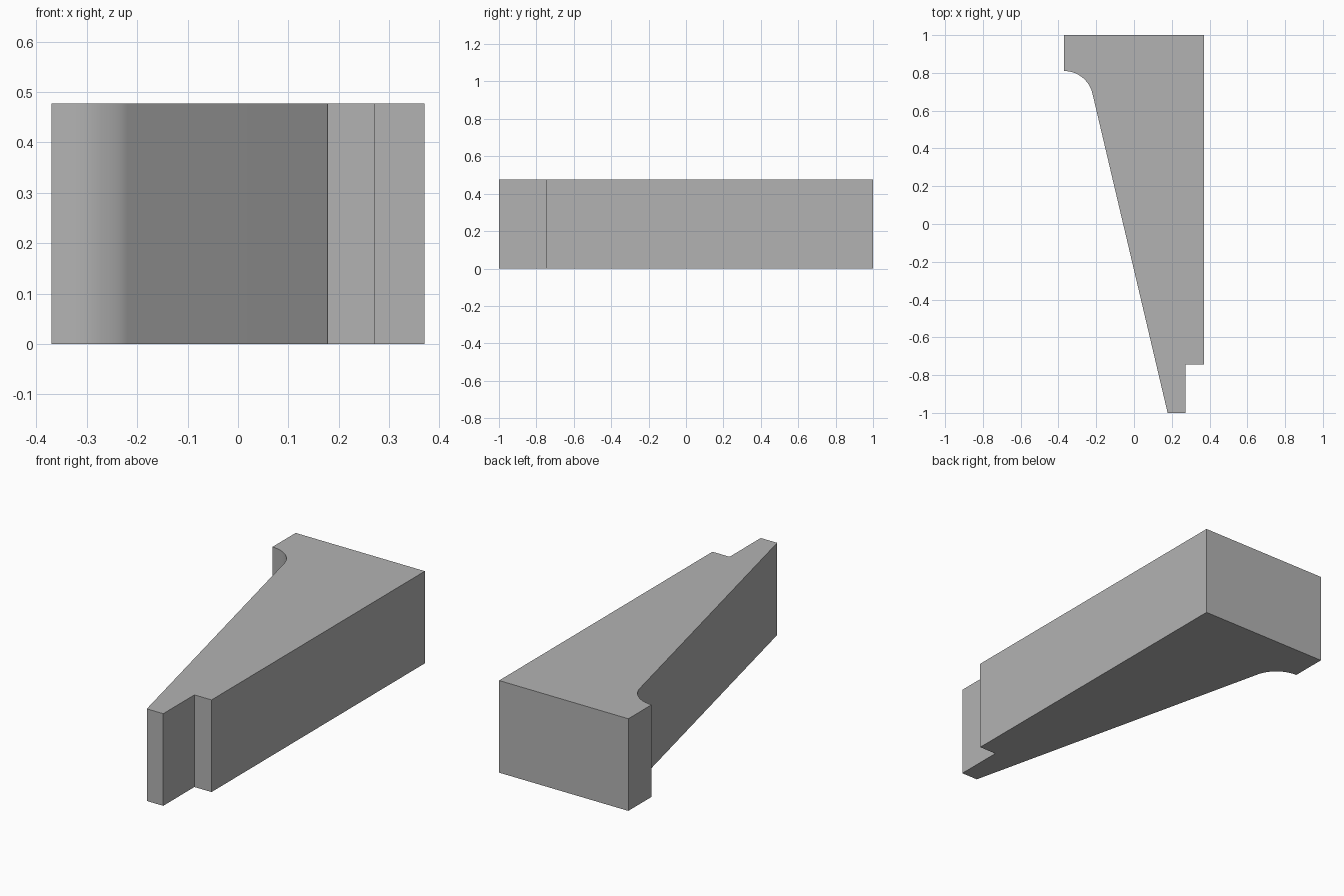
import bpy, bmesh
from math import atan2, cos, sin, pi

cube = bpy.data.objects.get("Cube")
if cube:
    bpy.data.objects.remove(cube)

HEIGHT = 0.477
HALF_W = 0.37
TIP = (0.178, -1.0)
RADIUS = 0.154
ARC_STEPS = 16

# Plain grey material
grey = bpy.data.materials.new("plain_grey")
grey.use_nodes = True
colour = (0.45, 0.45, 0.45, 1)
grey.diffuse_color = colour
grey.node_tree.nodes["Principled BSDF"].inputs["Base Color"].default_value = colour

# Outline: hooked head, concave fillet running into the taper, stepped tip
cx, cy = -HALF_W, 0.81 - RADIUS
end_angle = atan2(0.40, 1.69)
outline = [(-HALF_W, 1)]
for i in range(ARC_STEPS + 1):
    a = pi / 2 + (end_angle - pi / 2) * i / ARC_STEPS
    outline.append((cx + RADIUS * cos(a), cy + RADIUS * sin(a)))
outline += [TIP, (0.272, -1), (0.272, -0.745), (HALF_W, -0.745), (HALF_W, 1)]

# Extrude the outline upward into a solid
bm = bmesh.new()
base = bm.faces.new([bm.verts.new((x, y, 0)) for x, y in outline])
top = bmesh.ops.extrude_face_region(bm, geom=[base], use_keep_orig=True)
bmesh.ops.translate(bm, vec=(0, 0, HEIGHT),
                    verts=[v for v in top["geom"] if isinstance(v, bmesh.types.BMVert)])
bmesh.ops.recalc_face_normals(bm, faces=bm.faces)
mesh = bpy.data.meshes.new("tapered_bracket")
bm.to_mesh(mesh)
bm.free()
mesh.materials.append(grey)

bracket = bpy.data.objects.new("tapered_bracket", mesh)
bpy.context.collection.objects.link(bracket)

# Smooth the fillet while keeping the corners crisp
bpy.ops.object.select_all(action="DESELECT")
bracket.select_set(True)
bpy.context.view_layer.objects.active = bracket
bpy.ops.object.shade_smooth_by_angle(angle=pi / 6)
